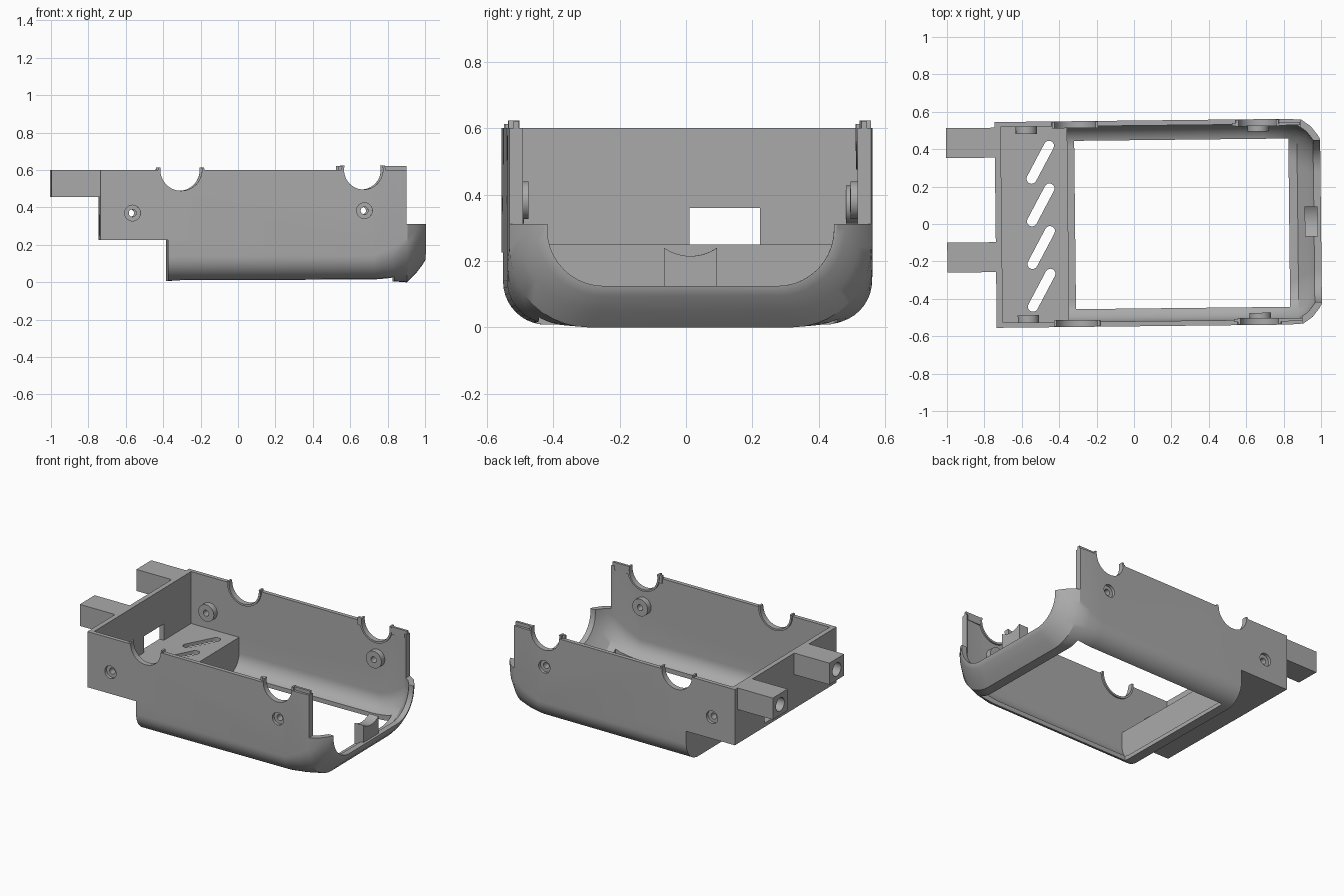
import bpy, bmesh, math
from mathutils import Matrix, Vector

if "Cube" in bpy.data.objects:
    bpy.data.objects.remove(bpy.data.objects["Cube"], do_unlink=True)

grey = bpy.data.materials.new("plain grey")
grey.use_nodes = True
grey.diffuse_color = (0.4, 0.4, 0.4, 1)
grey.node_tree.nodes["Principled BSDF"].inputs["Base Color"].default_value = (0.4, 0.4, 0.4, 1)


def make(name, bm):
    bmesh.ops.recalc_face_normals(bm, faces=bm.faces)
    mesh = bpy.data.meshes.new(name)
    bm.to_mesh(mesh)
    bm.free()
    obj = bpy.data.objects.new(name, mesh)
    bpy.context.collection.objects.link(obj)
    mesh.materials.append(grey)
    return obj


def loft(name, rings):
    bm = bmesh.new()
    loops = [[bm.verts.new(p) for p in ring] for ring in rings]
    for a, b in zip(loops, loops[1:]):
        for i in range(len(a)):
            j = (i + 1) % len(a)
            bm.faces.new((a[i], a[j], b[j], b[i]))
    bm.faces.new(loops[0])
    bm.faces.new(loops[-1])
    return make(name, bm)


def box(name, x, y, z):
    return loft(name, [[(i, y[0], z[0]), (i, y[1], z[0]), (i, y[1], z[1]), (i, y[0], z[1])] for i in x])


def rod(name, start, end, r, seg=40):
    a, b = Vector(start), Vector(end)
    bm = bmesh.new()
    turn = (b - a).to_track_quat('Z', 'Y').to_matrix().to_4x4()
    bmesh.ops.create_cone(bm, cap_ends=True, segments=seg, radius1=r, radius2=r, depth=(b - a).length,
                          matrix=Matrix.Translation((a + b) / 2) @ turn)
    return make(name, bm)


def combine(target, tool, op='DIFFERENCE'):
    mod = target.modifiers.new("bool", 'BOOLEAN')
    mod.object, mod.operation, mod.solver = tool, op, 'EXACT'
    bpy.context.view_layer.objects.active = target
    bpy.ops.object.modifier_apply(modifier=mod.name)
    bpy.data.objects.remove(tool, do_unlink=True)


def section(x, hw, bottom, r, top, mid=0):
    # U-shaped cross-section with rounded lower corners
    n = 10
    arc = [(hw - r + r * math.cos(math.pi / 2 * i / n), bottom + r - r * math.sin(math.pi / 2 * i / n))
           for i in range(n + 1)]
    half = [(hw, top)] + arc
    return [(x, mid + y, z) for y, z in half] + [(x, mid - y, z) for y, z in reversed(half)]


# Outer shell: tub with tapering nose, plus raised rear bay
nose = [(0.72, 0.55, 0.012, 0.13), (0.82, 0.55, 0.006, 0.18), (0.9, 0.545, 0.0, 0.24),
        (0.95, 0.51, 0.05, 0.23), (0.985, 0.465, 0.095, 0.2), (1.0, 0.44, 0.122, 0.18)]
shell = loft("shell", [section(*s, 0.6) for s in [(-0.38, 0.55, 0.008, 0.13)] + nose])
combine(shell, box("rear", (-0.74, -0.36), (-0.55, 0.55), (0.225, 0.6)), 'UNION')

# Hollow interior
t = 0.027
inner = [section(x - t * 0.9, hw - t, b + t, r - 0.02, 0.8) for x, hw, b, r in nose]
combine(shell, loft("hollow", [section(-0.352, 0.55 - t, 0.035, 0.11, 0.8)] + inner))
combine(shell, box("bay_hollow", (-0.707, -0.2), (t - 0.55, 0.55 - t), (0.25, 0.8)))

# Inner bosses, notch collars and raised lips on both side walls
notches = [(-0.31, 0.111), (0.665, 0.104)]
screws = [(-0.57, 0.37), (0.67, 0.383)]
for s in (-1, 1):
    for x, z in screws:
        combine(shell, rod("boss", (x, s * 0.485, z), (x, s * 0.535, z), 0.057), 'UNION')
    for x, r in notches:
        combine(shell, rod("collar", (x, s * 0.513, 0.6), (x, s * 0.546, 0.6), r + 0.013, 64), 'UNION')
    for x in ((0.53, 0.6), (0.74, 0.894)):
        combine(shell, box("lip", x, sorted((s * 0.516, s * 0.532)), (0.57, 0.622)), 'UNION')

# Notches, screw holes and countersinks
for s in (-1, 1):
    for x, r in notches:
        combine(shell, rod("notch", (x, s * 0.45, 0.6), (x, s * 0.65, 0.6), r, 64))
        combine(shell, box("trim", (x - 0.15, x + 0.15), sorted((s * 0.45, s * 0.65)),
                           (0.613 if x < 0 else 0.623, 0.8)))
    for x, z in screws:
        combine(shell, rod("hole", (x, s * 0.4, z), (x, s * 0.65, z), 0.02, 24))
        combine(shell, rod("sink", (x, s * 0.53, z), (x, s * 0.65, z), 0.042))

# Bottom opening, lowered nose and its rounded cutout
combine(shell, box("opening", (-0.315, 0.83), (-0.455, 0.445), (-0.1, 0.1)))
combine(shell, box("nose_top", (0.896, 1.2), (-0.8, 0.8), (0.312, 0.9)))
combine(shell, loft("nose_cut", [section(x, 0.432, 0.125, 0.17, 0.7) for x in (0.897, 1.2)]))

# Window in the back wall
combine(shell, box("window", (-0.8, -0.6), (0.015, 0.228), (0.25001, 0.36)))

# Slanted vent slots in the bay floor
for i in range(4):
    a = Vector((-0.545, 0.245 - 0.228 * i, 0))
    b = Vector((-0.45, 0.42 - 0.228 * i, 0))
    ang = math.atan2(b.y - a.y, b.x - a.x)
    ring = []
    for c, start in ((b, ang - math.pi / 2), (a, ang + math.pi / 2)):
        for k in range(9):
            w = start + math.pi * k / 8
            ring.append((c.x + 0.027 * math.cos(w), c.y + 0.027 * math.sin(w)))
    combine(shell, loft("slot", [[(x, y, z) for x, y in ring] for z in (0.15, 0.3)]))

# Rear pegs with socket holes
parts = [shell]
for side, y in (("left", 0.44), ("right", -0.172)):
    peg = box(side + "_rear_peg", (-1.0, -0.73), (y - 0.08, y + 0.08), (0.455, 0.6))
    combine(peg, rod("socket", (-1.1, y, 0.527), (-0.78, y, 0.527), 0.045))
    parts.append(peg)

# Cradle tab with a concave top inside the nose
tab = box("cradle_tab", (0.913, 0.983), (-0.08, 0.08), (0.1, 0.24))
combine(tab, rod("scoop", (0.8, 0, 0.355), (1.1, 0, 0.355), 0.14, 96))
parts.append(tab)

# Slight turn of the whole body, smooth rounded areas
for obj in parts:
    obj.rotation_euler.z = 0.011
    obj.location.y = 0.003
    bpy.ops.object.select_all(action='DESELECT')
    obj.select_set(True)
    bpy.context.view_layer.objects.active = obj
    bpy.ops.object.shade_smooth_by_angle(angle=math.radians(30))
